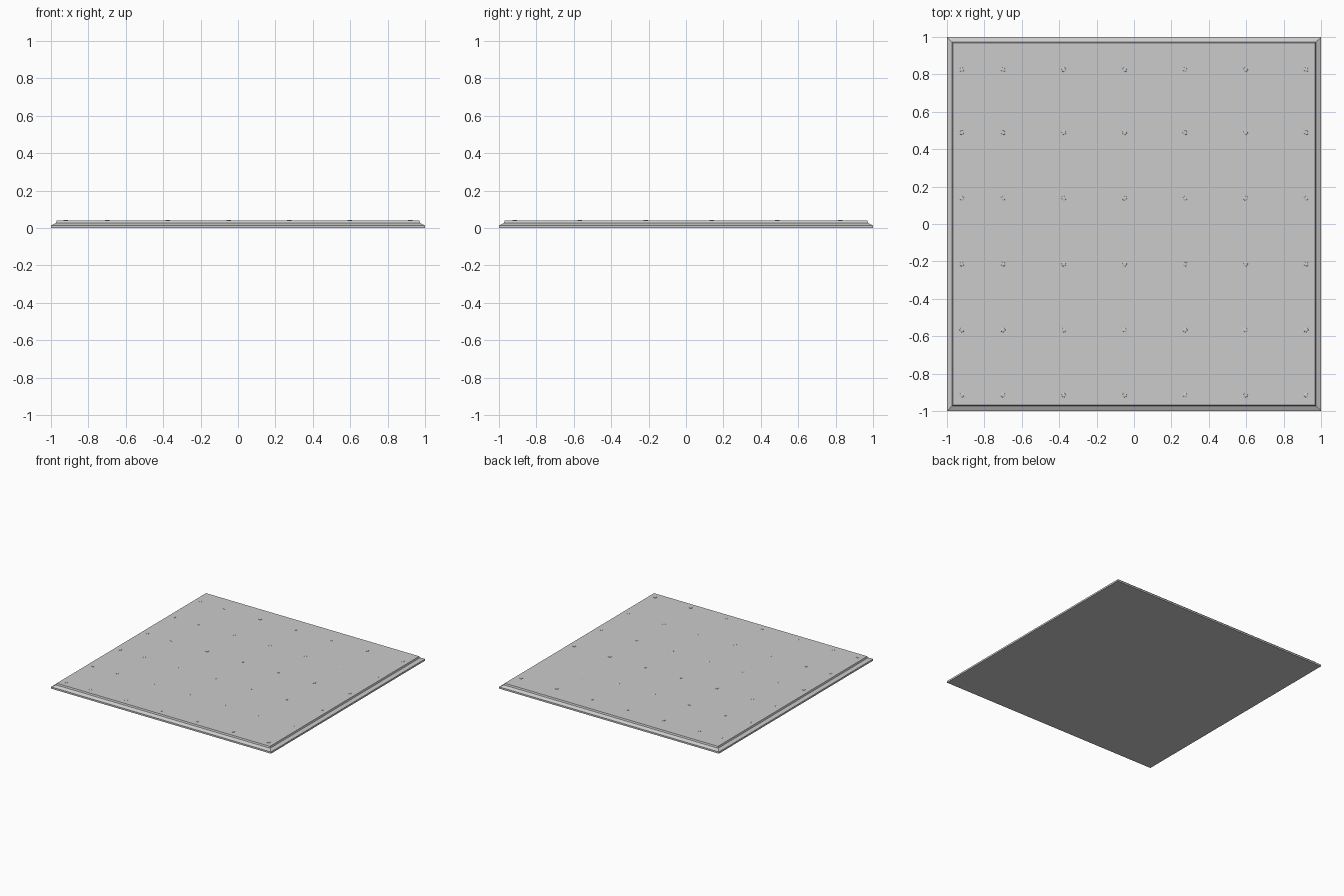
import bpy, bmesh, math

if "Cube" in bpy.data.objects:
    bpy.data.objects.remove(bpy.data.objects["Cube"])

def make_object(name, bm):
    bmesh.ops.recalc_face_normals(bm, faces=bm.faces)
    me = bpy.data.meshes.new(name)
    bm.to_mesh(me)
    bm.free()
    ob = bpy.data.objects.new(name, me)
    bpy.context.collection.objects.link(ob)
    return ob

# square floor plate: stacked rings with a bevelled, stepped rim (half width, height)
bm = bmesh.new()
profile = [(1.0, 0.0), (1.0, 0.014), (0.973, 0.027), (0.969, 0.04)]
rings = [[bm.verts.new((sx * h, sy * h, z)) for sx, sy in
          ((-1, -1), (1, -1), (1, 1), (-1, 1))] for h, z in profile]
for a, b in zip(rings, rings[1:]):
    for i in range(4):
        j = (i + 1) % 4
        bm.faces.new((a[i], a[j], b[j], b[i]))
bm.faces.new(rings[0][::-1])
bm.faces.new(rings[-1])
make_object("floor_plate", bm)

# low domed rivet heads in a grid
bm = bmesh.new()
SIDES = 8
dome = [(0.013, 0.038), (0.012, 0.0415), (0.007, 0.0435)]
for x in (-0.92, -0.70, -0.375, -0.05, 0.273, 0.597, 0.92):
    for y in (-0.915, -0.567, -0.215, 0.137, 0.488, 0.825):
        loops = [[bm.verts.new((x + r * math.cos(math.tau * k / SIDES),
                                y + r * math.sin(math.tau * k / SIDES), z))
                  for k in range(SIDES)] for r, z in dome]
        for a, b in zip(loops, loops[1:]):
            for k in range(SIDES):
                n = (k + 1) % SIDES
                bm.faces.new((a[k], a[n], b[n], b[k]))
        bm.faces.new(loops[0][::-1])
        bm.faces.new(loops[-1])
make_object("rivets", bm)
